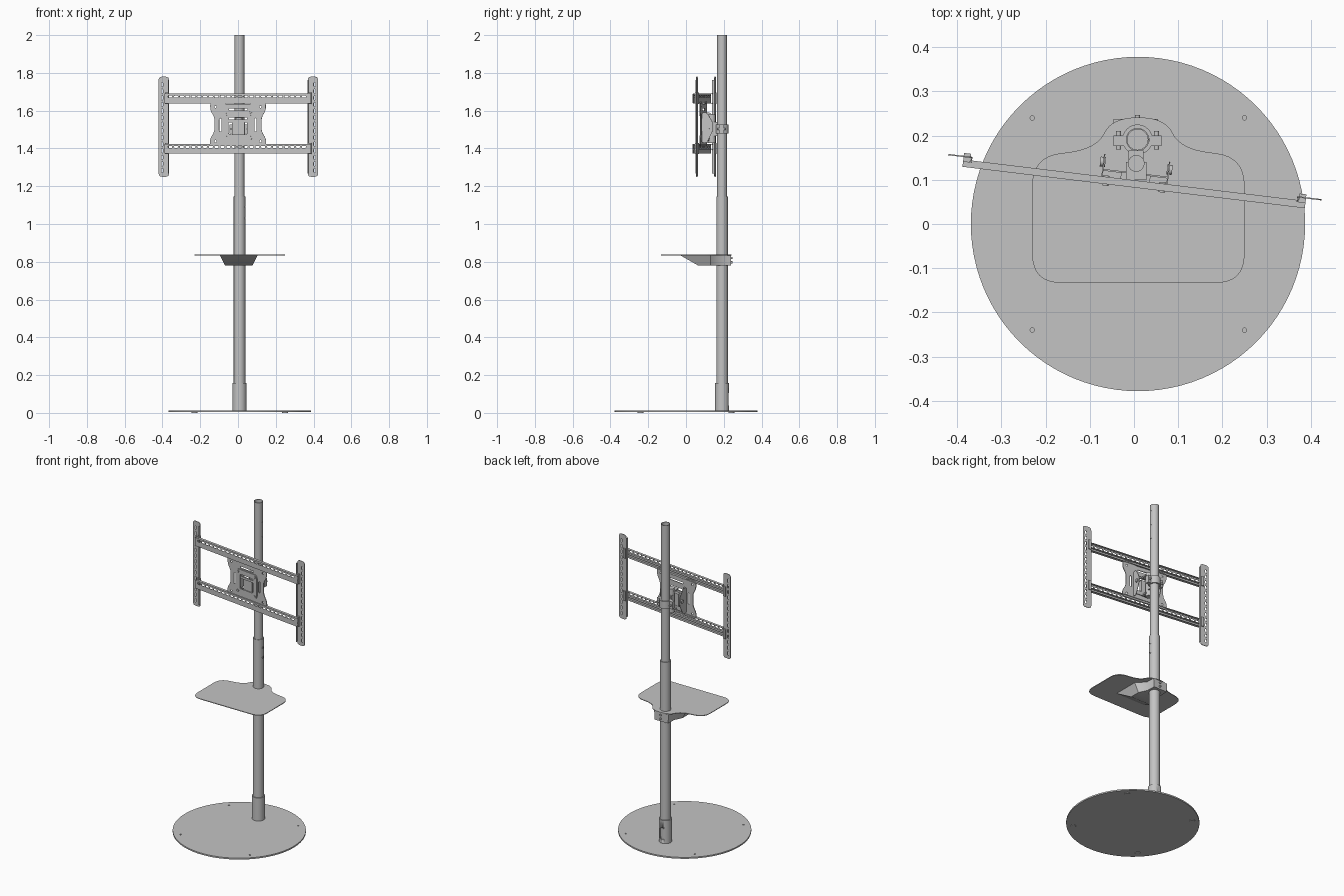
import bpy, bmesh, math
from mathutils import Matrix, Vector

if "Cube" in bpy.data.objects:
    bpy.data.objects.remove(bpy.data.objects["Cube"])

grey = bpy.data.materials.new("steel_grey")
grey.diffuse_color = (0.55, 0.55, 0.55, 1)
grey.use_nodes = True
grey.node_tree.nodes["Principled BSDF"].inputs["Base Color"].default_value = grey.diffuse_color
PX, PY = 0.008, 0.191                       # pole axis
FLAT = Matrix.Identity(4)
UPRIGHT = Matrix.Rotation(math.pi / 2, 4, 'X')
# tilted frame of the screen mount
MOUNT = Matrix.Translation((0, 0.09, 0)) @ Matrix.Rotation(math.radians(-6.9), 4, 'Z')


def add(name, bm, matrix=FLAT):
    bmesh.ops.remove_doubles(bm, verts=bm.verts, dist=1e-5)
    bmesh.ops.recalc_face_normals(bm, faces=bm.faces)
    bm.transform(matrix)
    me = bpy.data.meshes.new(name)
    bm.to_mesh(me)
    bm.free()
    me.materials.clear()
    me.materials.append(grey)
    ob = bpy.data.objects.new(name, me)
    bpy.context.collection.objects.link(ob)
    return ob


def rounded(pts, r, n=5):
    """Polygon with its corners rounded."""
    out, pts = [], [Vector(p) for p in pts]
    for i, p in enumerate(pts):
        a, b = pts[i - 1] - p, pts[(i + 1) % len(pts)] - p
        s = p + a.normalized() * min(r, a.length * 0.49)
        e = p + b.normalized() * min(r, b.length * 0.49)
        for k in range(n + 1):
            t = k / n
            out.append(s * (1 - t) ** 2 + p * 2 * t * (1 - t) + e * t * t)
    return out


def rect(x0, x1, y0, y1, r, n=4):
    return rounded([(x0, y0), (x1, y0), (x1, y1), (x0, y1)], r, n)


def circle(x, y, r, n=32):
    return [(x + r * math.cos(2 * math.pi * i / n), y + r * math.sin(2 * math.pi * i / n))
            for i in range(n)]


def plate(name, loops, thick, matrix):
    """Sheet from an outline followed by its holes."""
    cu = bpy.data.curves.new(name + "_outline", 'CURVE')
    cu.dimensions, cu.fill_mode, cu.extrude = '2D', 'BOTH', thick / 2
    for loop in loops:
        sp = cu.splines.new('POLY')
        sp.points.add(len(loop) - 1)
        for q, p in zip(sp.points, loop):
            q.co = (p[0], p[1], 0, 1)
        sp.use_cyclic_u = True
    tmp = bpy.data.objects.new(name + "_outline", cu)
    bpy.context.collection.objects.link(tmp)
    dg = bpy.context.evaluated_depsgraph_get()
    me = bpy.data.meshes.new_from_object(tmp.evaluated_get(dg))
    bm = bmesh.new()
    bm.from_mesh(me)
    bpy.data.objects.remove(tmp)
    return add(name, bm, matrix)


def box(name, x, y, z, matrix=FLAT):
    """Box from (min, max) pairs."""
    bm = bmesh.new()
    bmesh.ops.create_cube(bm, size=1)
    for v in bm.verts:
        v.co = [p[0] + (p[1] - p[0]) * (c + 0.5) for p, c in zip((x, y, z), v.co)]
    return add(name, bm, matrix)


def rod(name, r, a, b, matrix=FLAT, n=16):
    a, b = Vector(a), Vector(b)
    bm = bmesh.new()
    bmesh.ops.create_cone(bm, cap_ends=True, segments=n, radius1=r, radius2=r, depth=(b - a).length)
    turn = (b - a).to_track_quat('Z', 'Y').to_matrix().to_4x4()
    return add(name, bm, matrix @ Matrix.Translation((a + b) / 2) @ turn)


def tube(name, r, wall, z0, z1):
    return plate(name, [circle(PX, PY, r), circle(PX, PY, r - wall)], z1 - z0,
                 Matrix.Translation((0, 0, (z0 + z1) / 2)))


# Round floor plate with screw holes and feet
corners = [(0.01 + sx * 0.24, sy * 0.24) for sx in (-1, 1) for sy in (-1, 1)]
plate("base_plate", [circle(0.009, 0, 0.378, 96)] + [circle(x, y, 0.005, 12) for x, y in corners],
      0.009, Matrix.Translation((0, 0, 0.0085)))
for x, y in corners:
    rod("foot", 0.016, (x, y, 0), (x, y, 0.0045))

# Socket with a cable slot at the back
socket = tube("pole_socket", 0.037, 0.006, 0.012, 0.157)
cutter = plate("slot_cutter", [rect(PX - 0.014, PX + 0.014, 0.035, 0.11, 0.014)], 0.05,
               Matrix.Translation((0, PY + 0.035, 0)) @ UPRIGHT)
cutter.hide_render = True
cutter.hide_set(True)
cut = socket.modifiers.new("slot", 'BOOLEAN')
cut.operation, cut.object = 'DIFFERENCE', cutter

# Telescopic pole
tube("lower_pole", 0.0305, 0.004, 0.012, 1.145)
tube("upper_pole", 0.0262, 0.003, 0.9, 2.0)
for z in (1.03, 1.09):
    rod("pole_screw", 0.006, (PX + 0.028, PY, z), (PX + 0.032, PY, z))
for z in (1.78, 1.87, 1.96):
    rod("pole_plug", 0.004, (PX + 0.024, PY, z), (PX + 0.0272, PY, z))

# Flat shelf with a neck around the pole
half = [(0.24, -0.133), (0.24, 0.152), (0.095, 0.17), (0.06, 0.241)]
outline = [(0.01 + x, y) for x, y in half] + [(0.01 - x, y) for x, y in reversed(half)]
plate("shelf", [rounded(outline, 0.065, 8), circle(PX, PY, 0.0305)], 0.004,
      Matrix.Translation((0, 0, 0.836)))

# Tapered bracket under the shelf
bm = bmesh.new()
top = [(0.1, -0.03), (0.1, 0.13), (0.052, 0.18), (0.05, 0.238)]
low = [(0.072, 0.065), (0.072, 0.13), (0.048, 0.18), (0.046, 0.238)]
rings = []
for prof, z in ((low, 0.78), (top, 0.834)):
    loop = prof + [(-x, y) for x, y in reversed(prof)]
    rings.append([bm.verts.new((x + 0.004, y, z)) for x, y in loop])
for i in range(8):
    j = (i + 1) % 8
    bm.faces.new((rings[0][i], rings[0][j], rings[1][j], rings[1][i]))
for ring in rings:
    bm.faces.new(ring)
add("shelf_bracket", bm)
for z in (0.797, 0.82):
    rod("bracket_bolt", 0.006, (PX, 0.235, z), (PX, 0.246, z))

# Clamp on the pole with ears and bolts
tube("clamp_ring", 0.034, 0.008, 1.48, 1.527)
for s in (-1, 1):
    box("clamp_ear", sorted((PX + s * 0.03, PX + s * 0.054)), (0.176, 0.2), (1.48, 1.527))
    rod("clamp_bolt", 0.006, (PX + s * 0.043, 0.168, 1.503), (PX + s * 0.043, 0.21, 1.503))
box("clamp_arm", (-0.012, 0.022), (0.13, 0.166), (1.465, 1.54))
rod("pivot", 0.019, (0.005, 0.137, 1.43), (0.005, 0.137, 1.58))
for z in (1.445, 1.56):
    box("pivot_lug", (-0.018, 0.028), (0.1, 0.14), (z, z + 0.008))


def mount_plate(name, loops, y, thick=0.003):
    return plate(name, loops, thick, MOUNT @ Matrix.Translation((0, y, 0)) @ UPRIGHT)


# Slotted horizontal rails, bent as channels
for z in (1.372, 1.638):
    slots = [rect(-0.372 + i * 0.031, -0.35 + i * 0.031, z + 0.031, z + 0.042, 0.005, 3)
             for i in range(24)]
    mount_plate("rail_web", [rect(-0.39, 0.39, z, z + 0.052, 0.002, 1)] + slots, -0.006)
    for a in (z, z + 0.02, z + 0.05):
        box("rail_flange", (-0.39, 0.39), (-0.007, 0.009), (a, a + 0.002), MOUNT)

# Slotted vertical arms at both ends
for s in (-1, 1):
    holes = [rect(*sorted((s * 0.402, s * 0.411)), 1.272 + i * 0.035, 1.294 + i * 0.035, 0.0045, 3)
             for i in range(14)]
    mount_plate("screen_arm", [rect(*sorted((s * 0.37, s * 0.425)), 1.25, 1.78, 0.018)] + holes, 0.016)
    box("arm_flange", sorted((s * 0.37, s * 0.373)), (0.004, 0.017), (1.268, 1.762), MOUNT)
    for z in (1.4, 1.666):
        box("arm_hook", sorted((s * 0.374, s * 0.39)), (0.004, 0.024), (z - 0.03, z + 0.03), MOUNT)

# Waisted centre plate with openings
side = [(0.15, 1.412), (0.15, 1.45), (0.125, 1.49), (0.125, 1.565), (0.148, 1.6), (0.148, 1.648),
        (0.085, 1.648), (0.07, 1.635)]
shape = rounded(side + [(-x, z) for x, z in reversed(side)], 0.02)
holes = [rect(-0.06, 0.06, 1.47, 1.575, 0.012), rect(-0.05, 0.05, 1.602, 1.612, 0.005)]
for s in (-1, 1):
    holes.append(rect(*sorted((s * 0.088, s * 0.1)), 1.49, 1.56, 0.006))
    holes += [circle(s * 0.12, z, 0.006, 12) for z in (1.438, 1.62)]
mount_plate("centre_plate", [shape] + holes, 0.002, 0.005)

# Raised frame, cross bars and side cheeks of the tilting head
mount_plate("head_frame", [rect(-0.078, 0.078, 1.445, 1.595, 0.02),
                           rect(-0.05, 0.05, 1.475, 1.565, 0.01)], -0.003, 0.006)
box("head_bar", (-0.058, 0.058), (-0.002, 0.006), (1.538, 1.552), MOUNT)
box("head_block", (-0.032, 0.035), (0.004, 0.024), (1.465, 1.54), MOUNT)
box("head_back", (-0.075, 0.075), (0.022, 0.026), (1.44, 1.465), MOUNT)
for s in (-1, 1):
    plate("head_cheek", [rounded([(0.004, 1.43), (0.03, 1.43), (0.06, 1.49), (0.06, 1.54),
                                  (0.03, 1.59), (0.004, 1.59)], 0.01)], 0.003,
          MOUNT @ Matrix.Translation((s * 0.074, 0, 0)) @ Matrix.Rotation(math.pi / 2, 4, 'Z') @ UPRIGHT)
    for z in (1.46, 1.58):
        rod("head_bolt", 0.007, (s * 0.064, -0.011, z), (s * 0.064, 0.012, z), MOUNT, 12)
    rod("tilt_knob", 0.011, (s * 0.07, 0.042, 1.515), (s * 0.082, 0.042, 1.515), MOUNT, 12)

# Smooth round parts, keep bends sharp
for ob in bpy.context.view_layer.objects:
    if ob.type == 'MESH' and not ob.hide_render:
        ob.select_set(True)
        bpy.context.view_layer.objects.active = ob
bpy.ops.object.shade_smooth_by_angle(angle=math.radians(35))
